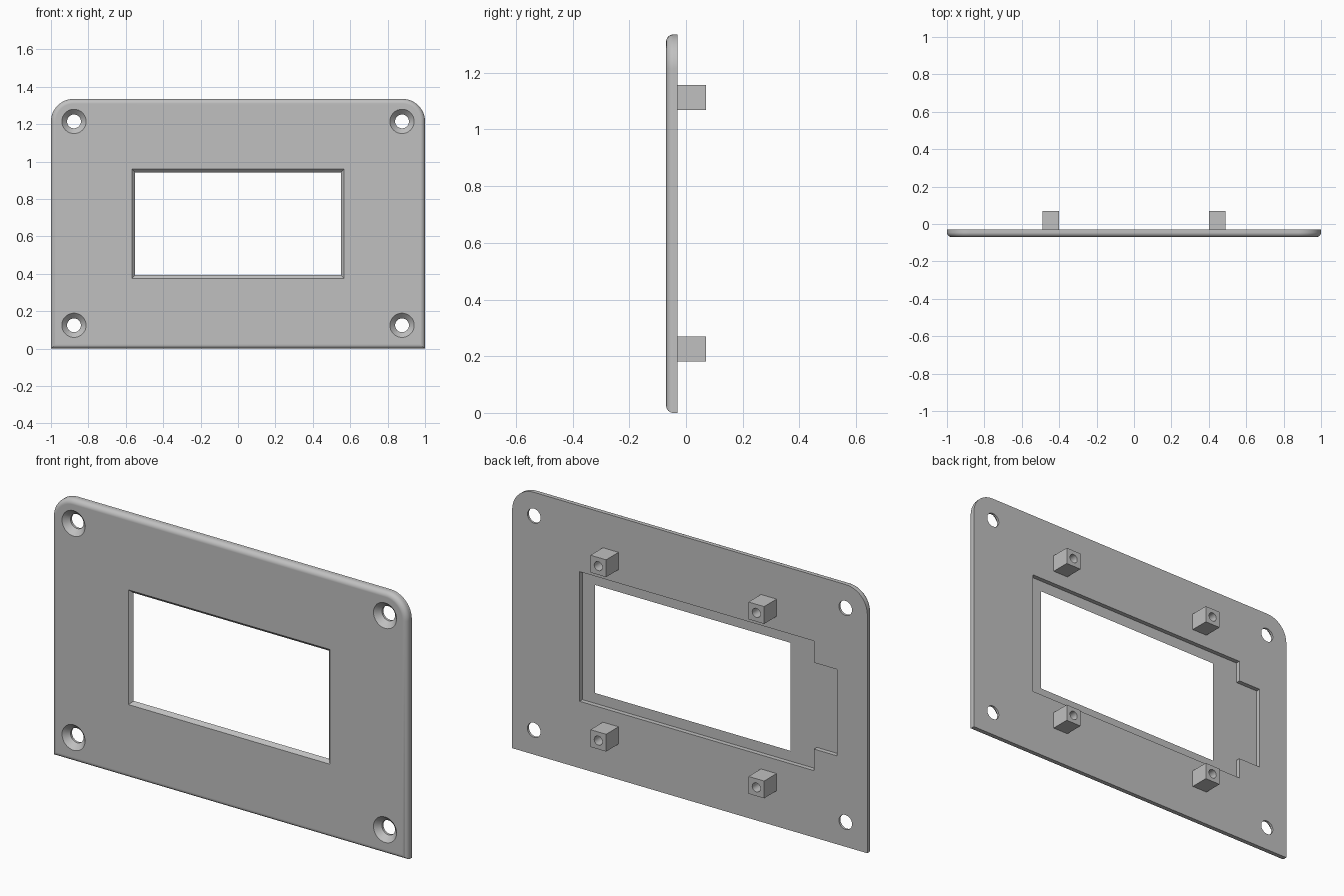
import bpy
import bmesh
from math import sin, cos, pi

default = bpy.data.objects.get("Cube")
if default:
    bpy.data.objects.remove(default, do_unlink=True)

GREY = (0.53, 0.53, 0.53, 1)
mat = bpy.data.materials.new("grey plastic")
mat.use_nodes = True
mat.diffuse_color = GREY
mat.node_tree.nodes["Principled BSDF"].inputs["Base Color"].default_value = GREY

FRONT, BACK, POST_END = -0.07, -0.03, 0.07
LEDGE = -0.053          # floor of the rear recess
HEIGHT, CORNER, FILLET = 1.335, 0.12, 0.025
MID = HEIGHT / 2


def loft(name, sections):
    """Solid through a list of (outline of x,z points, y)."""
    bm = bmesh.new()
    rings = [[bm.verts.new((x, y, z)) for x, z in pts] for pts, y in sections]
    for a, b in zip(rings, rings[1:]):
        for i in range(len(a)):
            j = (i + 1) % len(a)
            bm.faces.new((a[i], a[j], b[j], b[i]))
    bm.faces.new(rings[0])
    bm.faces.new(rings[-1])
    bmesh.ops.recalc_face_normals(bm, faces=bm.faces)
    mesh = bpy.data.meshes.new(name)
    bm.to_mesh(mesh)
    bm.free()
    mesh.materials.append(mat)
    obj = bpy.data.objects.new(name, mesh)
    bpy.context.collection.objects.link(obj)
    return obj


def activate(obj):
    bpy.ops.object.select_all(action="DESELECT")
    obj.select_set(True)
    bpy.context.view_layer.objects.active = obj


def cut(obj, cutter):
    mod = obj.modifiers.new("cut", "BOOLEAN")
    mod.operation, mod.solver, mod.object = "DIFFERENCE", "EXACT", cutter
    activate(obj)
    bpy.ops.object.modifier_apply(modifier=mod.name)
    bpy.data.objects.remove(cutter, do_unlink=True)


def finish(obj):
    activate(obj)
    bpy.ops.object.shade_smooth_by_angle()
    mod = obj.modifiers.new("weighted normals", "WEIGHTED_NORMAL")
    mod.keep_sharp = True


def rect(cx, cz, hx, hz):
    return [(cx - hx, cz - hz), (cx + hx, cz - hz),
            (cx + hx, cz + hz), (cx - hx, cz + hz)]


def circle(cx, cz, r, n=32):
    return [(cx + r * cos(2 * pi * i / n), cz + r * sin(2 * pi * i / n)) for i in range(n)]


def plate_outline(inset, steps=12):
    """Square bottom corners, rounded top corners."""
    pts = [(inset - 1, inset), (1 - inset, inset)]
    r = CORNER - inset
    for side, start in ((1, 0), (-1, pi / 2)):
        for i in range(steps + 1):
            a = start + pi / 2 * i / steps
            pts.append((side * (1 - CORNER) + r * cos(a), HEIGHT - CORNER + r * sin(a)))
    return pts


# Panel with a filleted front edge
sections = []
for i in range(9):
    a = pi / 2 * i / 8
    sections.append((plate_outline(FILLET * (1 - sin(a))), FRONT + FILLET * (1 - cos(a))))
sections.append((plate_outline(0), BACK))
panel = loft("front_panel", sections)

# Stepped recess in the back
recess = [(0.62, 0.34), (0.62, 1.0), (-0.70, 1.0), (-0.70, 0.89),
          (-0.83, 0.89), (-0.83, 0.45), (-0.70, 0.45), (-0.70, 0.34)]
cut(panel, loft("recess_cutter", [(recess, LEDGE), (recess, 0)]))

# Display window with bevelled front rim
bevel = LEDGE - FRONT + 0.02
cut(panel, loft("window_cutter", [
    (rect(0, MID, 0.55 + bevel, 0.275 + bevel), FRONT - 0.02),
    (rect(0, MID, 0.55, 0.275), LEDGE),
    (rect(0, MID, 0.55, 0.275), 0)]))

# Countersunk screw holes
for x in (-0.877, 0.877):
    for z in (0.125, 1.215):
        cut(panel, loft("screw_cutter", [
            (circle(x, z, 0.085), FRONT - 0.02),
            (circle(x, z, 0.037), FRONT + 0.028),
            (circle(x, z, 0.037), 0)]))
finish(panel)

# Square mounting posts with blind pilot holes
for x, side in ((0.445, "left"), (-0.445, "right")):
    for z, level in ((0.225, "lower"), (1.113, "upper")):
        shape = rect(x, z, 0.044, 0.044)
        post = loft(f"{level}_{side}_post", [(shape, BACK), (shape, POST_END)])
        bore = circle(x, z, 0.023, 24)
        cut(post, loft("pilot_cutter", [(bore, BACK + 0.015), (bore, POST_END + 0.02)]))
        finish(post)
